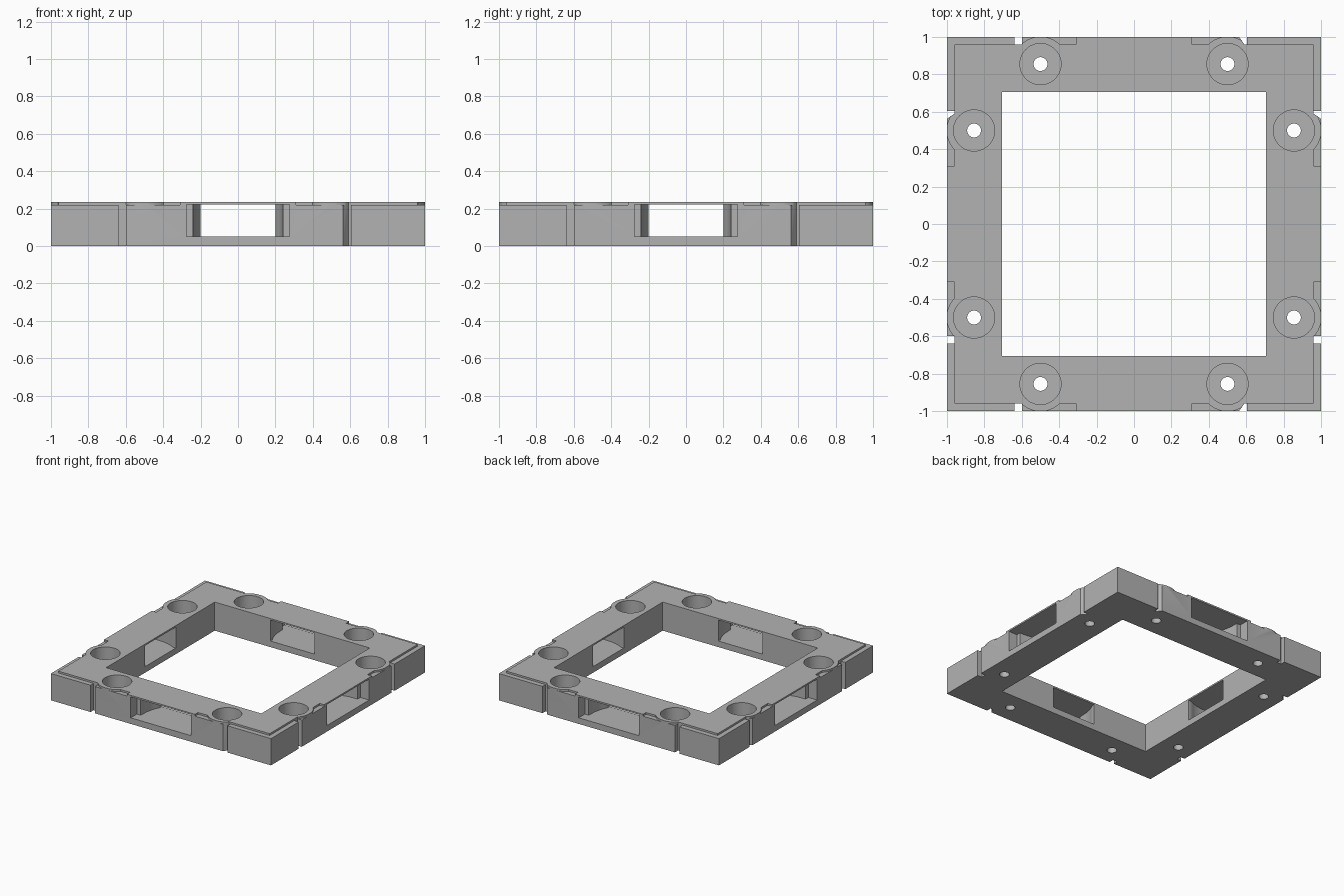
import bpy, bmesh, math

cube = bpy.data.objects.get("Cube")
if cube:
    bpy.data.objects.remove(cube, do_unlink=True)

HEIGHT = 0.235
INNER = 0.705      # half width of the central opening
STEP_Z = 0.22      # height of the rim step
STEP_Y = -0.96     # inner line of the rim step
HOLE_X, HOLE_Y = 0.5, -0.855
OVER = 0.05        # how far cutters overshoot

grey = bpy.data.materials.new("plain grey")
grey.use_nodes = True
grey.diffuse_color = (0.45, 0.45, 0.45, 1)
grey.node_tree.nodes["Principled BSDF"].inputs["Base Color"].default_value = grey.diffuse_color


def prism(name, outline, low, high):
    """Extrude a plan outline between two heights."""
    bm = bmesh.new()
    face = bm.faces.new([bm.verts.new((x, y, low)) for x, y in outline])
    top = bmesh.ops.extrude_face_region(bm, geom=[face])["geom"]
    moved = [v for v in top if isinstance(v, bmesh.types.BMVert)]
    bmesh.ops.translate(bm, verts=moved, vec=(0, 0, high - low))
    bmesh.ops.recalc_face_normals(bm, faces=bm.faces)
    mesh = bpy.data.meshes.new(name)
    bm.to_mesh(mesh)
    bm.free()
    mesh.materials.append(grey)
    obj = bpy.data.objects.new(name, mesh)
    bpy.context.collection.objects.link(obj)
    return obj


def arc(cx, cy, radius, start, end, count):
    return [(cx + radius * math.cos(start + (end - start) * i / count),
             cy + radius * math.sin(start + (end - start) * i / count))
            for i in range(count + 1)]


def circle(cx, cy, radius, count=48):
    return arc(cx, cy, radius, 0, math.tau, count)[:-1]


def box(x0, x1, y0, y1):
    return [(x0, y0), (x1, y0), (x1, y1), (x0, y1)]


def flip(outline):
    return [(-x, y) for x, y in outline]


def cut(target, outline, low, high):
    cutter = prism("cutter", outline, low, high)
    cutter.hide_render = True
    mod = target.modifiers.new("cut", "BOOLEAN")
    mod.operation = "DIFFERENCE"
    mod.solver = "EXACT"
    mod.object = cutter
    bpy.context.view_layer.objects.active = target
    bpy.ops.object.modifier_apply(modifier=mod.name)
    bpy.data.objects.remove(cutter, do_unlink=True)


# Square frame with its central opening
frame = prism("frame", box(-1, 1, -1, 1), 0, HEIGHT)
cut(frame, box(-INNER, INNER, -INNER, INNER), -OVER, HEIGHT + OVER)

# Plan outlines for the front side
out = -1 - OVER
half = [(0.275, out), (0.275, -0.92), (0.24, -0.92), (0.237, -0.85),
        (0.228, -0.80), (0.215, -0.76), (0.2, -0.73), (0.2, -INNER + OVER)]
window = half + flip(half)[::-1]

square_notch = box(-0.64, -0.6, out, STEP_Y)
slant_notch = [(0.562, out), (0.605, out), (0.605, STEP_Y), (0.59, STEP_Y), (0.562, -1)]

# Rim step that bends around the raised ring of the screw hole
boss = 0.147
angle = math.asin((STEP_Y - HOLE_Y) / boss)
bend = arc(-HOLE_X, HOLE_Y, boss, angle, -math.pi - angle, 24)
rim_step = [(out, out), (-0.31, out), (-0.31, STEP_Y)] + bend + [(out, STEP_Y)]

above, below = HEIGHT + OVER, -OVER
cuts = [(window, 0.05, 0.222), (rim_step, STEP_Z, above), (flip(rim_step), STEP_Z, above),
        (square_notch, below, above), (slant_notch, below, above)]
for side in (-1, 1):
    cuts.append((circle(side * HOLE_X, HOLE_Y, 0.11), 0.05, above))
    cuts.append((circle(side * HOLE_X, HOLE_Y, 0.037, 32), below, above))

# Repeat every cut on the front, back, right and left sides
sides = [lambda x, y: (x, y), lambda x, y: (x, -y),
         lambda x, y: (-y, x), lambda x, y: (y, x)]
for place in sides:
    for outline, low, high in cuts:
        cut(frame, [place(x, y) for x, y in outline], low, high)

# Smooth bores, sharp edges
bpy.ops.object.select_all(action="DESELECT")
frame.select_set(True)
bpy.context.view_layer.objects.active = frame
bpy.ops.object.shade_smooth_by_angle(angle=math.radians(30))
